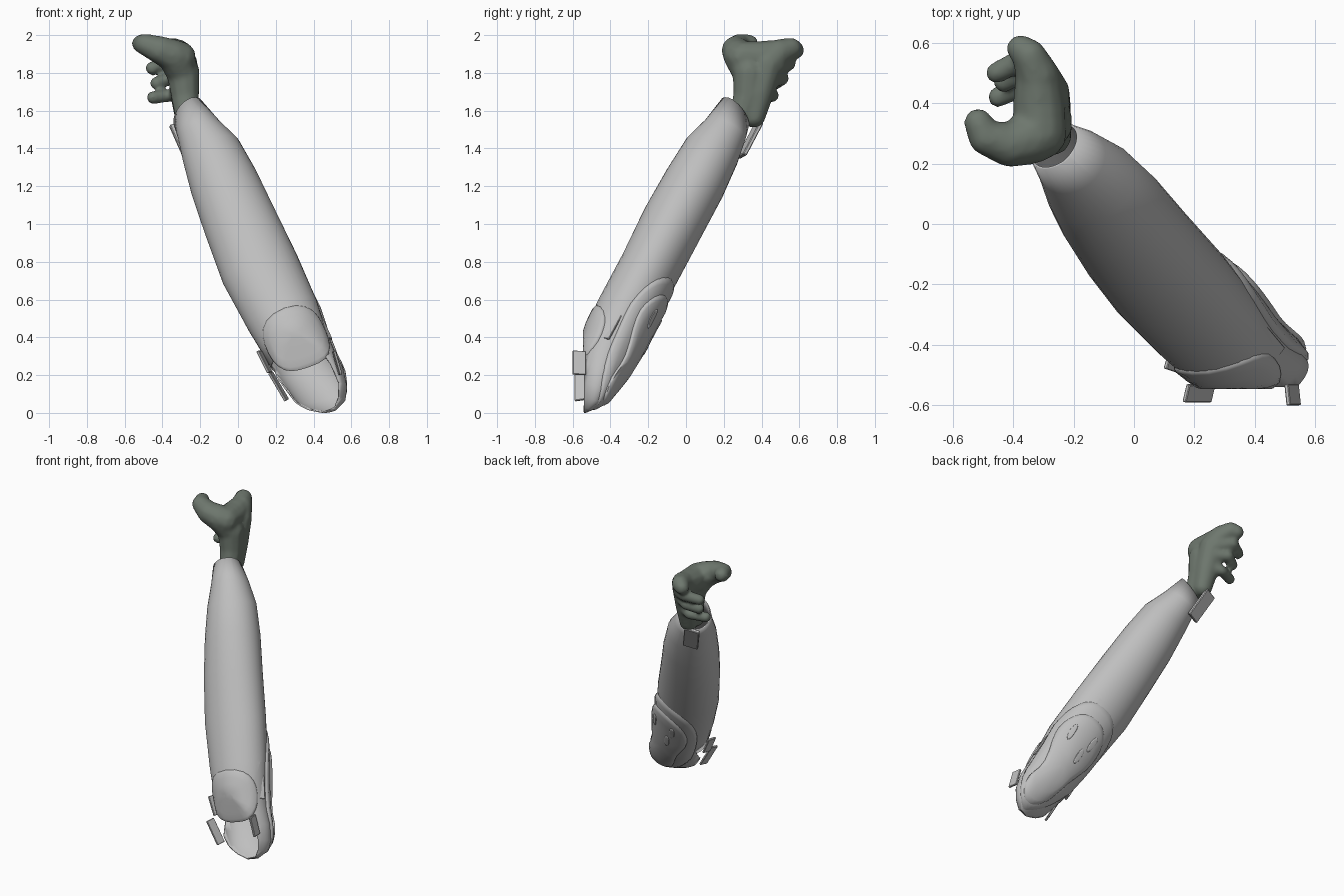
import bpy, bmesh, math
from mathutils import Vector, Matrix

if "Cube" in bpy.data.objects:
    bpy.data.objects.remove(bpy.data.objects["Cube"], do_unlink=True)

# Arm frame: A runs elbow to wrist, U sideways, V towards the underside
A = Vector((-0.363, 0.434, 0.824)).normalized()
U = Vector((0.767, 0.641, 0)).normalized()
V = A.cross(U)
FRONT = -.54


def material(name, color):
    m = bpy.data.materials.new(name)
    m.use_nodes = True
    m.diffuse_color = color
    m.node_tree.nodes["Principled BSDF"].inputs["Base Color"].default_value = color
    return m


GREY = material("light grey fabric", (0.52, 0.52, 0.52, 1))
GREEN = material("grey green glove", (0.155, 0.185, 0.155, 1))


def finish(bm, name, mat, angle=40):
    bmesh.ops.recalc_face_normals(bm, faces=bm.faces)
    me = bpy.data.meshes.new(name)
    bm.to_mesh(me)
    bm.free()
    ob = bpy.data.objects.new(name, me)
    bpy.context.collection.objects.link(ob)
    me.materials.append(mat)
    bpy.ops.object.select_all(action='DESELECT')
    ob.select_set(True)
    bpy.context.view_layer.objects.active = ob
    bpy.ops.object.shade_smooth_by_angle(angle=math.radians(angle))
    return ob


def slice_mesh(bm, co, no, clear):
    bmesh.ops.bisect_plane(bm, geom=bm.verts[:] + bm.edges[:] + bm.faces[:],
                           plane_co=co, plane_no=no, clear_outer=clear)


# Sleeve stations: distance, centre along U and V, radii, skew
STATIONS = [
    (1.55, -.04, -.6, .083, .095, 0), (1.4, -.025, -.607, .122, .117, 0),
    (1.25, -.022, -.622, .158, .152, .05), (1.05, -.027, -.62, .178, .17, .1),
    (.8, -.035, -.62, .188, .178, .15), (.5, -.035, -.615, .194, .182, .25),
    (.2, -.03, -.625, .183, .176, .22), (.05, -.025, -.622, .173, .165, .15),
    (-.1, -.015, -.618, .162, .15, .2), (-.2, 0, -.62, .158, .13, .3),
    (-.3, .005, -.615, .147, .1, .35), (-.36, .005, -.61, .125, .063, .35),
    (-.4, .005, -.605, .065, .025, .3)]


def surface(s, t, off=0.0):
    """Point on the sleeve at distance s, angle t, raised by off."""
    s = max(min(s, STATIONS[0][0]), STATIONS[-1][0])
    for p, q in zip(STATIONS, STATIONS[1:]):
        if s >= q[0]:
            f = (s - q[0]) / (p[0] - q[0])
            cu, cv, ru, rv, skew = (b + (a - b) * f for a, b in zip(p[1:], q[1:]))
            break
    return (A * s + U * (cu + (ru + off) * math.cos(t))
            + V * (cv + (rv + off) * math.sin(t - skew)))


def bridge(bm, loops):
    for a, b in zip(loops, loops[1:]):
        n = len(a)
        for i in range(n):
            j = (i + 1) % n
            bm.faces.new((a[i], a[j], b[j], b[i]))


# Sleeve with rounded elbow and slanted cuff
bm = bmesh.new()
N = 32
loops = [[bm.verts.new(surface(st[0], 2 * math.pi * i / N)) for i in range(N)]
         for st in STATIONS]
bridge(bm, loops)
bm.faces.new(loops[-1])
slice_mesh(bm, A * 1.55 - V * .69, A + V * .4, True)
slice_mesh(bm, Vector((0, FRONT, 0)), Vector((0, -1, 0)), True)

# Opening in the crook of the elbow
cut = Vector((-.7, -.7, .5))
depth, lip = .25, -.06
slice_mesh(bm, cut * (depth / cut.length_squared), cut, False)
slice_mesh(bm, A * lip, A, False)
gone = [f for f in bm.faces
        if f.calc_center_median().dot(cut) > depth
        and f.calc_center_median().dot(A) < lip]
bmesh.ops.delete(bm, geom=gone, context='FACES')
sleeve = finish(bm, "sleeve", GREY)
wall = sleeve.modifiers.new("wall", 'SOLIDIFY')
wall.thickness = .008
wall.offset = -1


def pad(name, s0, hs, t0, ht, base, height, waist=0.0, n=40, power=1.0, flush=False):
    """Raised plate on the sleeve, flattened or trimmed at the front plane."""
    bm = bmesh.new()
    loops = []
    for r, h in ((1, 0), (.97, .6), (.9, 1), (.7, 1.05), (.45, 1.1), (.15, 1.1)):
        ring = []
        for i in range(n):
            p = 2 * math.pi * i / n
            c, d = math.cos(p), math.sin(p)
            c = math.copysign(abs(c) ** power, c)
            d = math.copysign(abs(d) ** power, d)
            w = 1 - waist * math.exp(-(c * 2.2 + .6) ** 2)
            co = surface(s0 + hs * r * c, t0 + math.radians(ht) * r * d * w,
                         base + h * height)
            if flush:
                co.y = max(co.y, FRONT - h * .006)
            ring.append(bm.verts.new(co))
        loops.append(ring)
    bridge(bm, loops)
    bm.faces.new(loops[-1])
    if not flush:
        slice_mesh(bm, Vector((0, FRONT - .01, 0)), Vector((0, -1, 0)), True)
    return finish(bm, name, GREY, 50)


mid = math.radians(42)
pad("elbow_pad_base", .04, .43, mid, 72, -.003, .018, power=.85)
pad("elbow_pad_top", .01, .36, mid, 54, .012, .018, waist=.35, power=.85)
for k, (s, t) in enumerate(((.2, 22), (.1, 54), (.22, 62))):
    pad("elbow_pad_slot_%d" % (k + 1), s, .06, math.radians(t), 5, .031, .005, n=12)
pad("elbow_front_patch", -.015, .175, math.radians(-122), 66, -.002, .012,
    n=24, power=.9, flush=True)


def plate(name, center, along, across, length, width, thick):
    """Thin strap lying along one direction."""
    x = Vector(along).normalized()
    z = x.cross(Vector(across)).normalized()
    rot = Matrix((x, z.cross(x), z)).transposed().to_4x4()
    bm = bmesh.new()
    bmesh.ops.create_cube(bm, size=1, matrix=Matrix.Translation(center) @ rot
                          @ Matrix.Diagonal((length, width, thick, 1)))
    bmesh.ops.bevel(bm, geom=bm.edges[:], offset=thick * .2, segments=1, affect='EDGES')
    return finish(bm, name, GREY, 30)


# Wrist tab and elbow straps
plate("wrist_tab", (-.28, .34, 1.445), A, (1, .25, 0), .21, .1, .022)
plate("side_strap", (.44, -.37, .49), (-.1, .12, .22), (.3, .5, 0), .24, .04, .012)
plate("crook_tab_right", (.525, -.565, .265), (-.04, 0, .14), (0, 1, -.4), .13, .07, .014)
plate("crook_tab_left", (.215, -.56, .14), (-.1, 0, .17), (.2, 1, .2), .17, .06, .014)
plate("crook_tab_upper", (.14, -.46, .27), (-.06, .02, .12), (.2, 1, .2), .13, .06, .014)

# Glove: chains of balls fused into one smooth skin
CHAINS = {
    "wrist_front": ((-.27, .29, 1.57, .062), (-.28, .325, 1.68, .074), (-.29, .335, 1.8, .087)),
    "wrist_back": ((-.275, .36, 1.57, .06), (-.285, .39, 1.7, .077), (-.295, .43, 1.84, .083)),
    "web": ((-.31, .3, 1.88, .087), (-.315, .39, 1.88, .087), (-.32, .47, 1.9, .073)),
    "thumb": ((-.29, .335, 1.8, .087), (-.34, .285, 1.89, .087), (-.41, .262, 1.92, .073),
              (-.49, .285, 1.95, .056), (-.515, .335, 1.955, .046)),
    "index": ((-.295, .43, 1.84, .083), (-.32, .49, 1.905, .072), (-.345, .555, 1.93, .055),
              (-.375, .58, 1.92, .045)),
    "middle": ((-.3, .47, 1.84, .06), (-.37, .545, 1.85, .036), (-.455, .5, 1.825, .034)),
    "ring": ((-.285, .44, 1.78, .055), (-.36, .51, 1.77, .034), (-.43, .47, 1.745, .034)),
    "little": ((-.28, .41, 1.71, .052), (-.35, .46, 1.68, .032), (-.45, .42, 1.67, .033)),
}
bm = bmesh.new()
for chain in CHAINS.values():
    for p, q in zip(chain, chain[1:]):
        p, q = Vector(p), Vector(q)
        for k in range(7):
            b = p.lerp(q, k / 6)
            bmesh.ops.create_icosphere(bm, subdivisions=2, radius=b.w + .003,
                                       matrix=Matrix.Translation(b.xyz))
glove = finish(bm, "gloved_hand", GREEN, 180)
skin = glove.modifiers.new("skin", 'REMESH')
skin.mode = 'VOXEL'
skin.voxel_size = .011
skin.use_smooth_shade = True
soft = glove.modifiers.new("soften", 'SMOOTH')
soft.factor = .5
soft.iterations = 8
